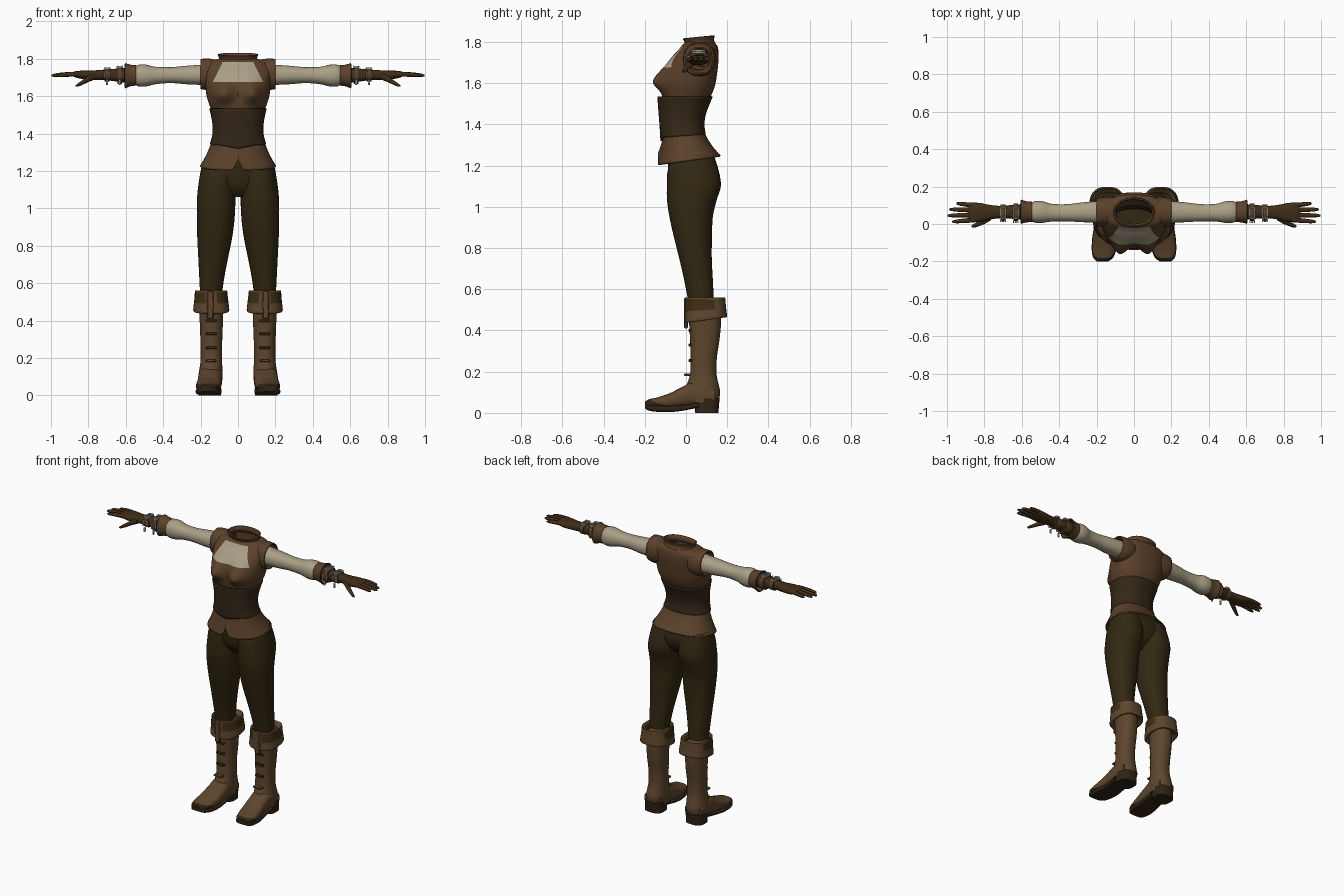
import bpy, bmesh, math
from mathutils import Vector

def mat(name, *rgb):
    m = bpy.data.materials.new(name)
    m.diffuse_color = (*rgb, 1)
    return m

LEATHER = mat("brown_leather", .105, .052, .023)
BOOT = mat("boot_leather", .11, .06, .026)
DARK = mat("dark_trousers", .032, .021, .006)
CORSET = mat("corset_brown", .034, .021, .009)
GLOVE = mat("glove_brown", .05, .026, .008)
CREAM = mat("cream_cloth", .40, .35, .24)
SOLE = mat("sole_dark", .03, .017, .008)
METAL = mat("buckle_metal", .5, .5, .48)

def smooth_rings(rings, sub):
    """Catmull-Rom resampling of the section list."""
    out = []
    for i in range(len(rings) - 1):
        p0, p1 = rings[max(i - 1, 0)], rings[i]
        p2, p3 = rings[i + 1], rings[min(i + 2, len(rings) - 1)]
        for k in range(sub):
            t = k / sub
            out.append([.5 * (2*b + (c - a)*t + (2*a - 5*b + 4*c - d)*t*t + (3*b - a - 3*c + d)*t**3)
                        for a, b, c, d in zip(p0, p1, p2, p3)])
    return out + [list(rings[-1])]

def loft(name, axis, rings, mats, n=32, p=2.2, sub=4, caps=True, mirror=True,
         shape=None, cuts=(), rule=None, thick=0):
    """Sections (t, u0, u1, v0, v1) along an axis; z: u=x v=y, x: u=y v=z, y: u=x v=z."""
    bm = bmesh.new()
    loops = []
    for t, u0, u1, v0, v1 in smooth_rings(rings, sub):
        loop = []
        for i in range(n):
            a = 2 * math.pi * i / n
            c, s = math.cos(a), math.sin(a)
            u = (u0 + u1)/2 + (u1 - u0)/2 * math.copysign(abs(c)**(2/p), c)
            v = (v0 + v1)/2 + (v1 - v0)/2 * math.copysign(abs(s)**(2/p), s)
            co = {'z': (u, v, t), 'x': (t, u, v), 'y': (u, t, v)}[axis]
            loop.append(bm.verts.new(co))
        loops.append(loop)
    for a, b in zip(loops, loops[1:]):
        for i in range(n):
            bm.faces.new((a[i], a[(i+1) % n], b[(i+1) % n], b[i]))
    if caps:
        bm.faces.new(loops[0])
        bm.faces.new(loops[-1])
    if shape:
        for v in bm.verts:
            shape(v.co)
    for co, no in cuts:
        bmesh.ops.bisect_plane(bm, geom=bm.verts[:] + bm.edges[:] + bm.faces[:],
                               plane_co=co, plane_no=no, dist=1e-5)
    return finish(name, bm, mats, mirror, rule, thick)

def finish(name, bm, mats, mirror=True, rule=None, thick=0):
    bmesh.ops.recalc_face_normals(bm, faces=bm.faces[:])
    if rule:
        for f in bm.faces:
            f.material_index = rule(f.calc_center_median(), f.normal)
    me = bpy.data.meshes.new(name)
    bm.to_mesh(me)
    bm.free()
    for m in mats if isinstance(mats, tuple) else (mats,):
        me.materials.append(m)
    me.shade_smooth()
    me.set_sharp_from_angle(angle=math.radians(40))
    ob = bpy.data.objects.new(name, me)
    bpy.context.collection.objects.link(ob)
    if thick:
        s = ob.modifiers.new("thickness", 'SOLIDIFY')
        s.thickness, s.offset = thick, 0
    if mirror:
        ob.modifiers.new("mirror", 'MIRROR')
    return ob

def box(name, co, size, m):
    bm = bmesh.new()
    bmesh.ops.create_cube(bm, size=1)
    for v in bm.verts:
        v.co = Vector(co) + v.co * Vector(size)
    bmesh.ops.bevel(bm, geom=bm.edges[:], offset=min(size)*.25, segments=1, affect='EDGES')
    return finish(name, bm, m)

def sym(z, w, yf, yb):
    return (z, -w, w, yf, yb)

# --- Bodice with bust and cream chest panel ---
def bust(co):
    if co.y < .02:
        dz = co.z - 1.607
        s = .058 if dz > 0 else .046
        co.y -= .055 * math.exp(-((abs(co.x) - .078)/.05)**2 - (dz/s)**2)

def chest(c, nrm):
    return int(1.675 < c.z < 1.782 and c.y < .05 and abs(c.x) < .135 - .5*(c.z - 1.675))

loft("bodice", 'z', [sym(*r) for r in (
    (1.50, .134, -.11, .098), (1.54, .148, -.115, .122), (1.58, .162, -.115, .138),
    (1.62, .171, -.113, .147), (1.67, .175, -.105, .154), (1.72, .18, -.075, .158),
    (1.76, .178, -.038, .157), (1.785, .155, -.018, .15), (1.80, .10, 0, .13))],
    (LEATHER, CREAM), n=96, p=2.4, sub=5, caps=False, mirror=False, shape=bust,
    cuts=[((0, 0, 1.675), (0, 0, 1)), ((0, 0, 1.782), (0, 0, 1)),
          ((.135, 0, 1.675), (1, 0, .5)), ((-.135, 0, 1.675), (-1, 0, .5))], rule=chest)

def collar_tilt(co):
    co.z += (co.y - .13) * .1

loft("collar", 'z', [sym(*r) for r in (
    (1.79, .105, -.008, .14), (1.81, .098, -.003, .132), (1.83, .106, -.012, .136))],
    LEATHER, n=48, caps=False, mirror=False, shape=collar_tilt, thick=.008)

loft("shoulder_cap", 'x', [(.11, .0, .14, 1.65, 1.79), (.16, -.01, .14, 1.637, 1.797),
    (.2, -.008, .132, 1.642, 1.795)], LEATHER, caps=False, thick=.008)

# --- Corset, pointed at the lower front ---
def corset_edge(co):
    if co.z < 1.39:
        k = (1.39 - co.z) / .045
        co.z += k * (co.y*.07 - (.018 * max(0, 1 - abs(co.x)/.09) if co.y < 0 else 0))

loft("corset", 'z', [sym(*r) for r in (
    (1.345, .147, -.12, .092), (1.39, .134, -.124, .086), (1.44, .132, -.128, .09),
    (1.49, .139, -.132, .107), (1.535, .15, -.135, .126))], CORSET, n=64, p=2.3,
    caps=False, mirror=False, shape=corset_edge, thick=.008)

# --- Flared peplum with a front notch ---
def hem(co):
    k = max(0, (1.33 - co.z) / .108)
    co.z += k * .14 * co.y
    if co.y < 0:
        co.z += k * .055 * max(0, 1 - abs(co.x)/.026)

loft("peplum", 'z', [sym(*r) for r in (
    (1.355, .138, -.112, .088), (1.33, .147, -.11, .1), (1.28, .168, -.118, .128),
    (1.222, .2, -.132, .166))], LEATHER, n=96, p=2.3, caps=False, mirror=False,
    shape=hem, thick=.008)

# --- Trousers ---
loft("trouser_hips", 'z', [sym(*r) for r in (
    (1.34, .135, -.1, .08), (1.26, .175, -.088, .13), (1.18, .195, -.086, .148),
    (1.11, .17, -.07, .12), (1.06, .09, -.03, .06))], DARK, n=48, mirror=False)
loft("trouser_legs", 'z', [
    (1.25, .005, .19, -.07, .135), (1.17, .006, .205, -.09, .16), (1.1, .01, .215, -.093, .169),
    (1.03, .014, .22, -.092, .148), (.95, .018, .22, -.08, .13), (.85, .03, .218, -.058, .126),
    (.75, .05, .213, -.033, .125), (.65, .07, .208, -.01, .13), (.55, .085, .203, .01, .135)],
    DARK, n=40, p=2.2)

# --- Boots ---
loft("boot_shaft", 'z', [
    (.52, .08, .205, .013, .165), (.44, .08, .206, .015, .17), (.35, .082, .203, .02, .162),
    (.27, .085, .2, .022, .15), (.19, .085, .2, .02, .148), (.13, .083, .208, .002, .16),
    (.10, .082, .212, -.005, .166), (.05, .088, .21, -.005, .158)], BOOT, n=36)
loft("boot_foot", 'y', [
    (.14, .09, .21, .04, .12), (.05, .087, .212, .03, .155), (-.02, .087, .215, .025, .125),
    (-.08, .09, .222, .02, .095), (-.14, .1, .224, .02, .075), (-.18, .115, .216, .02, .066),
    (-.198, .14, .2, .03, .055)], (BOOT, SOLE), n=36, p=2.6,
    cuts=[((0, -.14, .05), (0, .35, 1))],
    rule=lambda c, nrm: int(c.z - .05 + .35*(c.y + .14) < 0 and c.y < -.02))
loft("boot_sole", 'y', [
    (.06, .09, .212, .025, .05), (-.02, .088, .216, .01, .036), (-.08, .088, .224, .004, .034),
    (-.14, .096, .226, .005, .037), (-.18, .112, .218, .011, .042),
    (-.2, .138, .2, .022, .044)], SOLE, n=32, p=4)
loft("boot_heel", 'z', [(0, .09, .212, .045, .158), (.04, .09, .21, .042, .16),
    (.07, .088, .211, .03, .164)], SOLE, p=3, sub=2)

def cuff_tilt(co):
    co.z += (co.y - .1) * .13 * max(0, (.56 - co.z) / .1)

def cuff_patch(c, nrm):
    return int(.497 < c.z < .55 and -.01 < c.y < .135 and abs(c.x - .145) > .03)

loft("boot_cuff", 'z', [
    (.535, .085, .205, .01, .165), (.557, .066, .224, -.001, .185), (.558, .058, .23, -.004, .19),
    (.53, .055, .232, -.005, .192), (.49, .05, .236, -.005, .196), (.455, .047, .239, -.006, .199),
    (.452, .06, .225, .005, .19), (.47, .08, .206, .014, .168)], (BOOT, GLOVE), n=48, p=2.5,
    caps=False, shape=cuff_tilt, rule=cuff_patch)
box("cuff_tongue", (.148, .0, .485), (.034, .018, .15), BOOT)
for i, z in enumerate((.4, .33, .255)):
    box(f"boot_strap_{i}", (.143, .021, z), (.06, .018, .014), GLOVE)
box("ankle_band", (.145, .005, .185), (.06, .03, .012), BOOT)

# --- Sleeves and their flared cuffs ---
loft("sleeve", 'x', [
    (.14, .005, .125, 1.655, 1.775), (.2, .006, .122, 1.66, 1.768), (.28, .01, .115, 1.664, 1.762),
    (.36, .014, .106, 1.67, 1.755), (.44, .013, .108, 1.664, 1.757), (.49, .006, .122, 1.652, 1.768),
    (.53, .007, .122, 1.652, 1.768), (.56, .02, .11, 1.665, 1.755)], CREAM)
loft("sleeve_cuff", 'x', [(.545, .014, .116, 1.66, 1.762), (.575, .012, .118, 1.656, 1.765),
    (.605, .004, .127, 1.645, 1.773)], LEATHER, caps=False, thick=.007)

# --- Gloves with fingers ---
loft("glove", 'x', [
    (.56, .02, .11, 1.667, 1.752), (.64, .027, .103, 1.677, 1.748), (.71, .031, .097, 1.686, 1.742),
    (.77, .024, .102, 1.687, 1.738), (.82, .012, .112, 1.69, 1.737), (.865, .01, .114, 1.699, 1.734),
    (.885, .018, .106, 1.708, 1.728)], GLOVE, p=2.4)
for name, y0, y1, tip in (("index", .022, .012, .972), ("middle", .048, .045, .998),
                          ("ring", .074, .078, .988), ("little", .099, .11, .95)):
    rings = []
    for k, r in ((0, .013), (.35, .0125), (.7, .011), (.93, .008), (1, .003)):
        x, y, z = .85 + (tip - .85)*k, y0 + (y1 - y0)*k, 1.718 - .008*k*k
        rings.append((x, y - r, y + r, z - r, z + r))
    loft(f"{name}_finger", 'x', rings, GLOVE, n=12, p=2, sub=2)
loft("thumb", 'x', [(.765, .02, .055, 1.688, 1.725), (.80, .0, .036, 1.675, 1.708),
    (.83, -.012, .016, 1.661, 1.687), (.855, -.02, .001, 1.651, 1.67),
    (.868, -.016, -.008, 1.652, 1.658)], GLOVE, n=14, p=2)

# --- Wrist straps and buckles ---
for i, (x, g) in enumerate(((.632, .006), (.70, .001))):
    y0, y1, z0, z1 = .021 - g, .104 + g, 1.672 - g + .008*i, 1.752 + g - .004*i
    loft(f"wrist_strap_{i}", 'x', [(x - .013, y0, y1, z0, z1), (x + .013, y0, y1, z0, z1)],
         LEATHER, p=2.3, sub=1)
    for s in (-1, 1):
        box(f"buckle_top_bar_{i}_{s}", (x + s*.014, .06, z1), (.007, .06, .01), METAL)
        box(f"buckle_front_bar_{i}_{s}", (x + s*.012, y0 - .003, 1.715), (.007, .012, .04), METAL)
    for k, y in enumerate((.03, .09)):
        box(f"buckle_cross_{i}_{k}", (x, y, z1 - .002), (.03, .008, .012), METAL)
    box(f"strap_end_{i}", (x, y0 - .004, 1.675), (.012, .01, .03), METAL)
